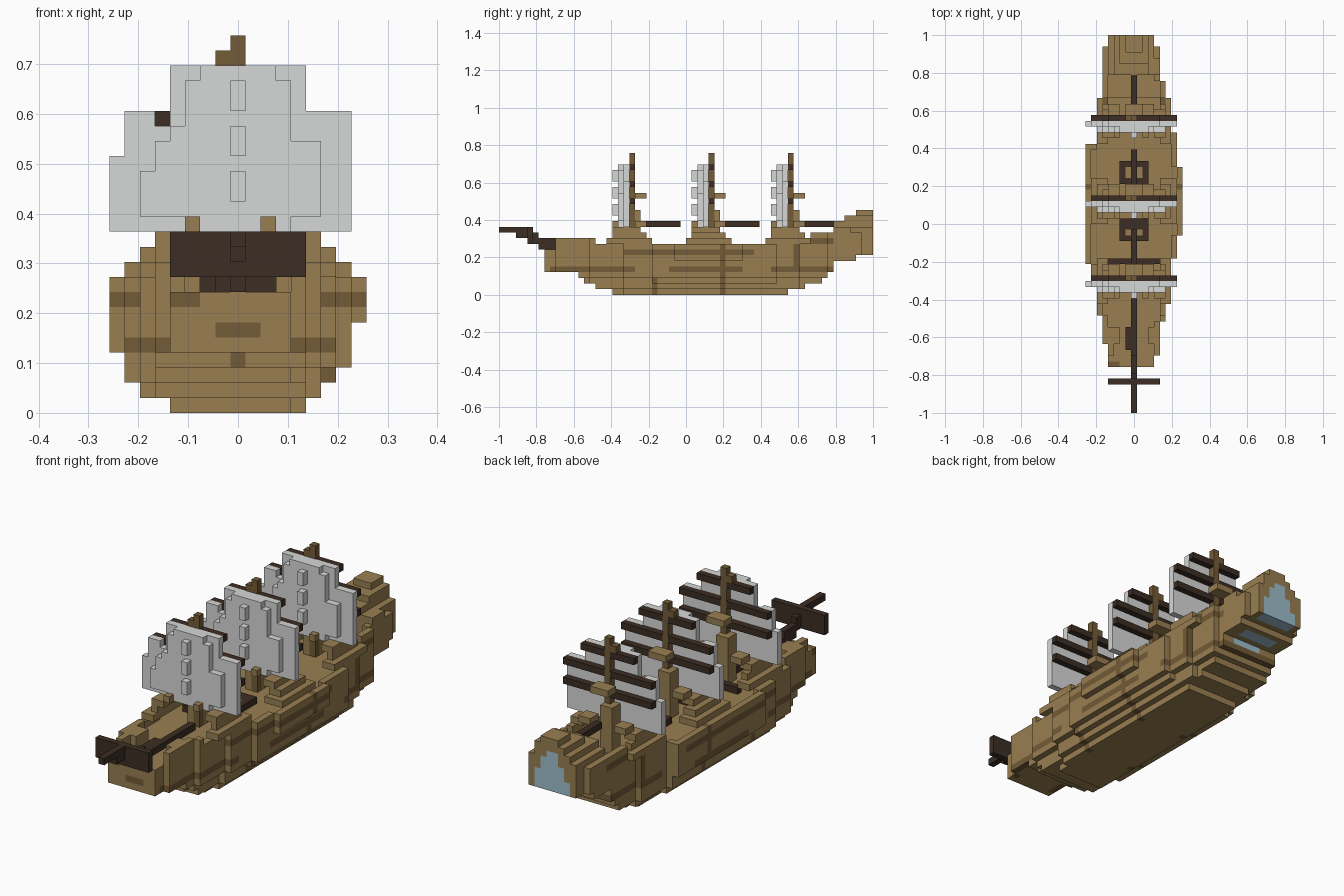
import bpy
import bmesh

cube = bpy.data.objects.get("Cube")
if cube:
    bpy.data.objects.remove(cube, do_unlink=True)

V = 2 / 66            # size of one block
MID = 8               # centre column
NX, NY = 17, 66


def linear(c):
    c /= 255
    return c / 12.92 if c < 0.04045 else ((c + 0.055) / 1.055) ** 2.4


def material(name, r, g, b):
    m = bpy.data.materials.new(name)
    m.use_nodes = True
    col = (linear(r), linear(g), linear(b), 1)
    m.diffuse_color = col
    bsdf = m.node_tree.nodes["Principled BSDF"]
    bsdf.inputs["Base Color"].default_value = col
    bsdf.inputs["Roughness"].default_value = 0.9
    return m


OAK, WALE, DARK, CLOTH, GLASS = range(5)
MATS = [material("oak planks", 153, 127, 81), material("brown timber", 115, 91, 55),
        material("dark spar wood", 60, 45, 36), material("sail cloth", 214, 216, 215),
        material("window glass", 158, 190, 203)]


def box(vox, dx, y, z, mat):
    """Fill inclusive block ranges; dx is measured from the centre column."""
    for i in range(dx[0], dx[1] + 1):
        for j in range(y[0], y[1] + 1):
            for k in range(z[0], z[1] + 1):
                vox[i + MID, j, k] = mat


def mirrored(vox, dx, y, z, mat):
    box(vox, dx, y, z, mat)
    box(vox, (-dx[1], -dx[0]), y, z, mat)


def build(name, vox):
    """Turn a block set into a mesh of its outer faces."""
    bm = bmesh.new()
    verts = {}
    for cell, mat in vox.items():
        for axis in range(3):
            for side in (0, 1):
                near = list(cell)
                near[axis] += 2 * side - 1
                if tuple(near) in vox:
                    continue
                a, b = (axis + 1) % 3, (axis + 2) % 3
                loop = []
                for u, v in ((0, 0), (1, 0), (1, 1), (0, 1)):
                    p = list(cell)
                    p[axis] += side
                    p[a] += u
                    p[b] += v
                    p = tuple(p)
                    if p not in verts:
                        verts[p] = bm.verts.new(((p[0] - NX / 2) * V, (p[1] - NY / 2) * V, p[2] * V))
                    loop.append(verts[p])
                bm.faces.new(loop if side else loop[::-1]).material_index = mat
    mesh = bpy.data.meshes.new(name)
    bm.to_mesh(mesh)
    bm.free()
    for m in MATS:
        mesh.materials.append(m)
    obj = bpy.data.objects.new(name, mesh)
    bpy.context.collection.objects.link(obj)


def stepped(steps, y):
    """Half width from (last row, width) steps."""
    return next(w for last, w in steps if y <= last)


# Hull: plan outline per row, narrowed on the lower layers
LEFT = [(11, 4), (16, 5), (21, 6), (25, 7), (46, 8), (52, 6), (63, 5), (65, 4)]
RIGHT = [(9, 3), (15, 4), (21, 5), (26, 6), (30, 7), (42, 8), (48, 7), (52, 6), (57, 5), (63, 4), (65, 3)]
LAYERS = [(20, 50, 4, 4), (17, 53, 6, 5), (15, 56, 7, 6), (14, 57, 7, 7), (8, 58, 8, 7),
          (8, 58, 8, 7), (8, 62, 8, 8), (8, 65, 8, 8), (8, 65, 8, 8)]
hull = {}
for k, (y0, y1, wl, wr) in enumerate(LAYERS):
    for y in range(y0, y1 + 1):
        l = min(wl, stepped(LEFT, y) - (8 - wl) // 2)
        r = min(wr, stepped(RIGHT, y) - (8 - wr) // 2)
        box(hull, (-l, r), (y, y), (k, k), OAK)


def on_rim(vox, x, y, z):
    return any((x + a, y + b, z) not in vox for a, b in ((1, 0), (-1, 0), (0, 1), (0, -1)))


# Hollow the top layer to a bulwark, open at the low bow, raised behind it and aft
top = [c for c in hull if c[2] == 8]
rim = [c for c in top if on_rim(hull, *c) and c[1] > 9]
for c in top:
    if c[1] < 55 and c not in rim:
        del hull[c]
for x, y, z in rim:
    if y < 17 or y > 52:
        hull[x, y, 9] = OAK
    if y > 54:
        hull[x, y, 10] = OAK
mirrored(hull, (3, 4), (12, 14), (8, 9), OAK)

# Wales, ribs and bow marks
for (x, y, z) in list(hull):
    if not on_rim(hull, x, y, z):
        continue
    wale = (z == 4 and (y < 24 or 30 <= y <= 42 or y > 47)) or (z == 7 and 22 <= y <= 44)
    rib = (y == 39 and z < 9) or (y == 52 and 4 <= z <= 8) or (y == 27 and z < 3)
    quarter = z == 9 and 54 <= y <= 59
    if (wale and y > 8) or rib or quarter:
        hull[x, y, z] = WALE
box(hull, (-1, 1), (8, 8), (5, 5), WALE)
box(hull, (0, 0), (14, 14), (3, 3), WALE)
box(hull, (-4, -3), (8, 8), (7, 7), WALE)

# Stern castle, stepping up and in toward the back
box(hull, (-4, 4), (59, 63), (9, 10), OAK)
box(hull, (-4, 3), (64, 65), (9, 10), OAK)
for z, w, y in ((11, 4, 59), (12, 3, 59), (13, 2, 61), (14, 1, 63)):
    box(hull, (-w, w - (z < 13)), (y, 65), (z, z), OAK)
mirrored(hull, (3, 4), (59, 61), (11, 11), OAK)

# Stern windows
for z, l, r in ((7, 3, 2), (8, 3, 2), (9, 2, 2), (10, 2, 1), (11, 1, 1), (12, 1, 0)):
    box(hull, (-l, r), (65, 65), (z, z), GLASS)
box(hull, (-3, 2), (64, 64), (7, 7), GLASS)
box(hull, (-3, 2), (60, 61), (6, 6), GLASS)
box(hull, (-2, 2), (58, 58), (5, 5), GLASS)
build("hull", hull)

# Masts, nests, shrouds, yards and sails, repeated three times
for label, m in (("fore", 23), ("main", 37), ("mizzen", 51)):
    mast = {}
    box(mast, (-1, 0), (m, m + 1), (8, 14), OAK)
    box(mast, (0, 0), (m, m), (8, 24), WALE)
    box(mast, (-1, 0), (m, m), (23, 23), WALE)
    box(mast, (-1, 1), (m + 1, m + 2), (17, 17), OAK)
    build(label + "_mast", mast)

    shroud = {}
    w = 7 if label == "main" else 6
    mirrored(shroud, (5, w), (m - 4, m + 3), (9, 9), OAK)
    mirrored(shroud, (5, w - 1), (m - 3, m + 2), (10, 10), OAK)
    mirrored(shroud, (4, 5), (m - 3, m + 1), (11, 11), OAK)
    for side in (-1, 1):
        c = -0.5 + side * 2.5
        box(shroud, (int(c) - (side < 0), int(c) + (side > 0)), (m + 1, m + 2), (12, 12), OAK)
        box(shroud, (int(c), int(c)), (m - 3, m - 3), (12, 12), OAK)
    build(label + "_shrouds", shroud)

    yards = {}
    for z, half in ((16, 7), (19, 7), (22, 4)):
        mirrored(yards, (1, half), (m, m), (z, z), DARK)
    build(label + "_yards", yards)

    sail = {}
    box(sail, (-8, 7), (m - 1, m - 1), (12, 16), CLOTH)
    box(sail, (-7, 7), (m - 1, m - 1), (17, 19), CLOTH)
    box(sail, (-4, 4), (m - 1, m - 1), (20, 22), CLOTH)
    del sail[MID - 5, m - 1, 19]
    for z0, z1, l, r in ((12, 12, 3, 3), (13, 15, 6, 5), (16, 17, 5, 5), (18, 18, 4, 3),
                         (19, 21, 3, 3), (22, 22, 2, 2)):
        box(sail, (-l, r), (m - 2, m - 2), (z0, z1), CLOTH)
    for z in (14, 17, 20):
        box(sail, (0, 0), (m - 3, m - 3), (z, z + 1), CLOTH)
    build(label + "_sail", sail)

# Booms behind the masts
booms = {}
for y0, y1 in ((26, 31), (40, 45), (54, 58)):
    box(booms, (0, 0), (y0, y1), (12, 12), DARK)
build("booms", booms)

# Hatch frames and deck beam
hatches = {}
for y0, y1, h0, h1 in ((30, 33, 31, 31), (40, 43, 41, 42)):
    box(hatches, (-2, 2), (y0, y1), (8, 8), DARK)
    mirrored(hatches, (1, 1), (h0, h1), (8, 8), OAK)
box(hatches, (0, 0), (27, 29), (8, 8), DARK)
box(hatches, (-4, 4), (26, 26), (8, 8), DARK)
build("hatches", hatches)

# Bowsprit with its crosspiece, and its heel along the deck
bowsprit = {}
for y0, y1, z in ((0, 4, 11), (3, 6, 10), (5, 9, 9), (7, 9, 8)):
    box(bowsprit, (0, 0), (y0, y1), (z, z), DARK)
box(bowsprit, (-4, 4), (5, 5), (9, 11), DARK)
build("bowsprit", bowsprit)
heel = {}
box(heel, (0, 0), (10, 21), (8, 8), DARK)
box(heel, (-1, -1), (11, 14), (8, 8), DARK)
build("bowsprit_heel", heel)
